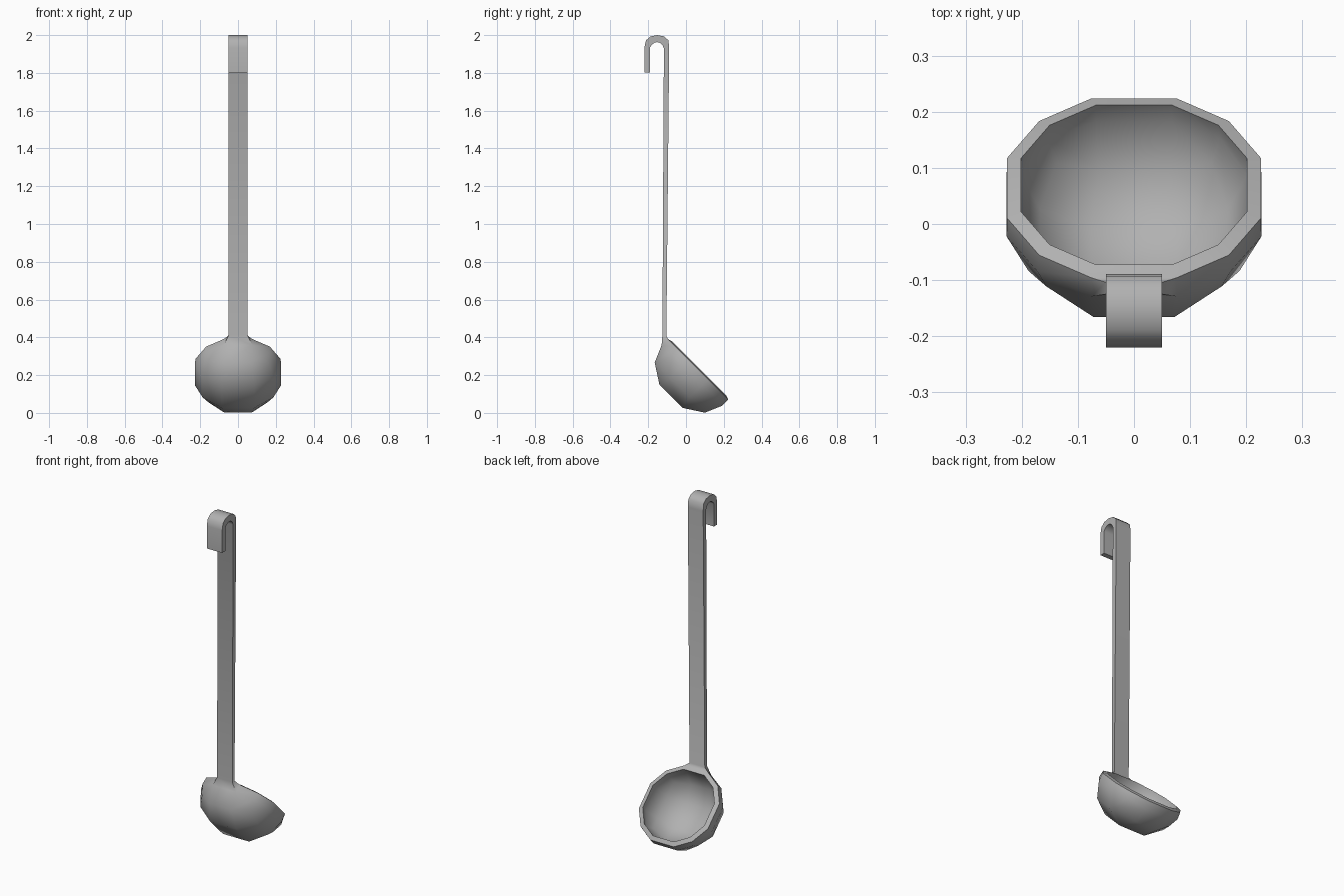
import bpy, bmesh, math

if "Cube" in bpy.data.objects:
    bpy.data.objects.remove(bpy.data.objects["Cube"])

S = math.sqrt(0.5)

def tilt(x, u, w):
    """Bowl space (u along the rim, w depth) to world, leaning 45 degrees."""
    return (x, 0.064 + S * (u - w), 0.231 - S * (u + w))

def bridge(bm, a, b, skip=-1):
    n = len(a)
    for i in range(n):
        if i != skip:
            bm.faces.new((a[i], a[(i + 1) % n], b[(i + 1) % n], b[i]))

# Bowl: half of a 3x3 quad sphere, outer and inner skins joined at the rim
# ring = (flat half-width, flat distance, flat depth, corner offset, corner depth)
RINGS = [(0.076, 0.226, 0.0, 0.169, 0.0),
         (0.076, 0.227, 0.046, 0.172, 0.038),
         (0.072, 0.188, 0.137, 0.156, 0.092)]

def skin(bm, k, kw, lift, skip=-1):
    def vert(x, u, w):
        return bm.verts.new(tilt(x * k, u * k, w * kw - lift))
    loops = []
    for p, f, w, c, cw in RINGS:
        pts = []
        for i in range(4):
            for x, u, d in ((p, f, w), (c, c, cw), (f, p, w)):
                for _ in range(i):
                    x, u = u, -x
                pts.append(vert(x, u, d))
        loops.append(pts)
    q = 0.086
    base = [vert(x, u, 0.203) for x, u in ((q, q), (q, -q), (-q, -q), (-q, q))]
    bridge(bm, loops[0], loops[1], skip)
    bridge(bm, loops[1], loops[2])
    last = loops[-1]
    for i in range(4):
        j = 3 * i
        bm.faces.new((last[j], last[j + 1], last[j + 2], base[i]))
        bm.faces.new((last[j + 2], last[(j + 3) % 12], base[(i + 1) % 4], base[i]))
    bm.faces.new(base)
    return loops

bm = bmesh.new()
outer = skin(bm, 1.0, 1.0, 0.0, skip=5)      # open where the handle joins
inner = skin(bm, 0.89, 0.92, 0.008)
bridge(bm, outer[0], inner[0])

# Handle: rectangular sections lofted from the flared neck up and over the hook
# section = (outer/back y, z, inner/front y, z)
SECTIONS = [(-0.104, 0.41, -0.125, 0.41),
            (-0.089, 1.93, -0.117, 1.93),
            (-0.093, 1.972, -0.125, 1.948),
            (-0.115, 1.993, -0.138, 1.959),
            (-0.153, 2.000, -0.153, 1.963),
            (-0.188, 1.993, -0.168, 1.959),
            (-0.212, 1.972, -0.182, 1.948),
            (-0.220, 1.935, -0.190, 1.935),
            (-0.220, 1.802, -0.190, 1.802)]
H = 0.05
loops = [[outer[0][6], outer[0][5], outer[1][5], outer[1][6]]]
loops += [[bm.verts.new(v) for v in ((-H, y0, z0), (H, y0, z0), (H, y1, z1), (-H, y1, z1))]
          for y0, z0, y1, z1 in SECTIONS]
for a, b in zip(loops, loops[1:]):
    bridge(bm, a, b)
bm.faces.new(loops[-1])

# One welded body in dark grey metal
bmesh.ops.recalc_face_normals(bm, faces=bm.faces[:])
mesh = bpy.data.meshes.new("ladle")
bm.to_mesh(mesh)
bm.free()
metal = bpy.data.materials.new("dark_metal")
metal.diffuse_color = (0.44, 0.44, 0.44, 1)
metal.use_nodes = True
metal.node_tree.nodes["Principled BSDF"].inputs["Base Color"].default_value = metal.diffuse_color
mesh.materials.append(metal)
ladle = bpy.data.objects.new("ladle", mesh)
bpy.context.collection.objects.link(ladle)
ladle.select_set(True)
bpy.context.view_layer.objects.active = ladle
bpy.ops.object.shade_smooth_by_angle(angle=math.radians(42))
